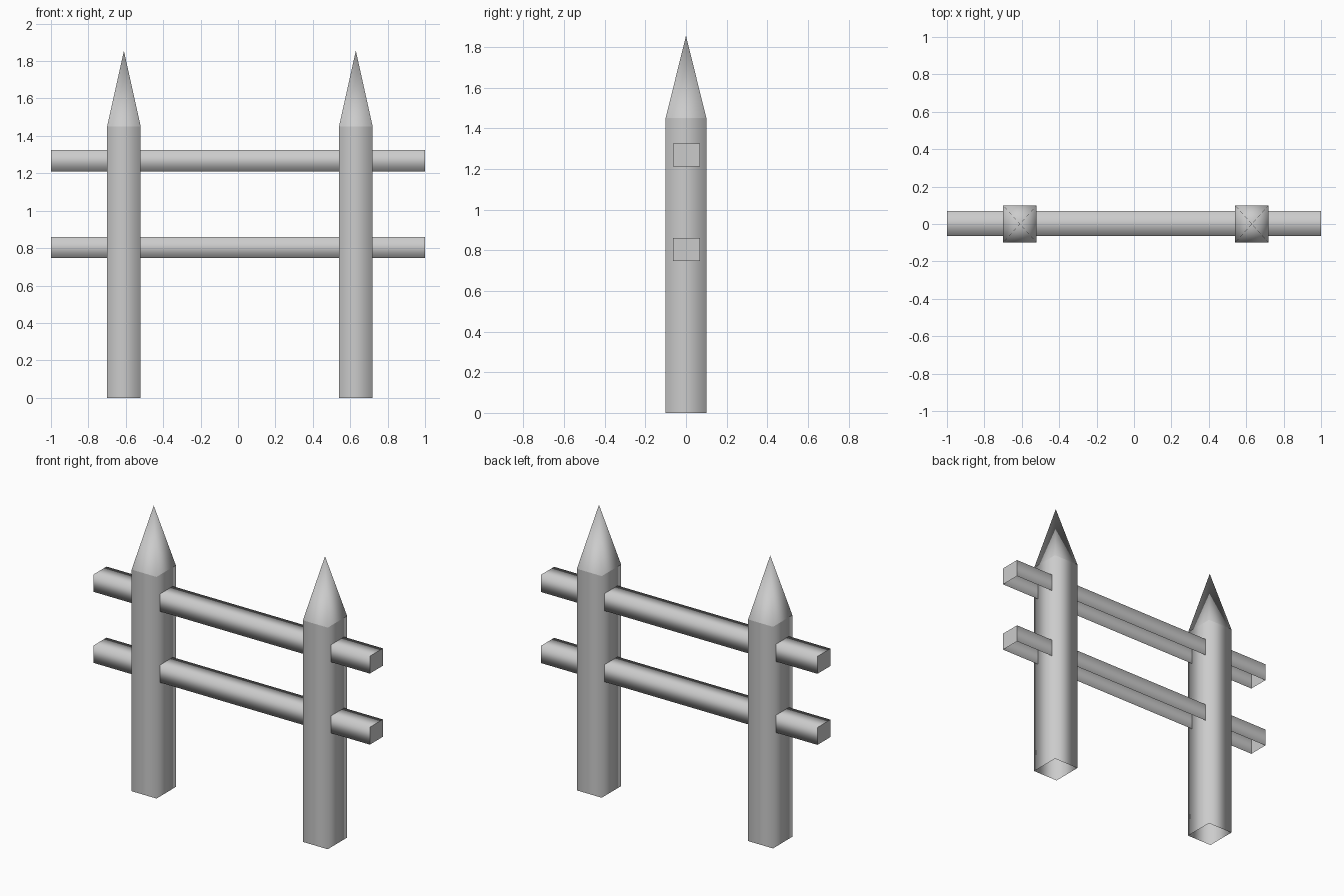
import bpy
from mathutils import Vector

default = bpy.data.objects.get("Cube")
if default:
    bpy.data.objects.remove(default, do_unlink=True)

# Weathered grey material shared by the whole fence
grey = bpy.data.materials.new("plain_grey")
grey.use_nodes = True
colour = (0.6, 0.6, 0.6, 1)
grey.diffuse_color = colour
grey.node_tree.nodes["Principled BSDF"].inputs["Base Color"].default_value = colour


def make(name, verts, faces):
    mesh = bpy.data.meshes.new(name)
    mesh.from_pydata(verts, [], faces)
    mesh.materials.append(grey)
    mesh.shade_smooth()
    mesh.update()
    obj = bpy.data.objects.new(name, mesh)
    bpy.context.collection.objects.link(obj)
    return obj


def square(x, z, half_x, half_y):
    return [(x + sx * half_x, sy * half_y, z)
            for sx, sy in ((-1, -1), (1, -1), (1, 1), (-1, 1))]


def post(side, x):
    half_x, half_y, shoulder, tip = 0.09, 0.1, 1.45, 1.855
    # Square shaft, open underneath and rounded by smooth shading
    ring = square(x, 0, half_x, half_y) + square(x, shoulder, half_x, half_y)
    make(side + "_post", ring,
         [(i, (i + 1) % 4, (i + 1) % 4 + 4, i + 4) for i in range(4)])
    # Pointed top as a separate pyramid, so its lower edge stays crisp
    make(side + "_post_point", square(x, shoulder, half_x, half_y) + [(x, 0, tip)],
         [(i, (i + 1) % 4, 4) for i in range(4)])


def rail(name, z):
    half_y, half_z, mid_y = 0.067, 0.057, 0.002
    # Cross-section: front bottom, front top, back top, back bottom
    section = [(-1, -1), (-1, 1), (1, 1), (1, -1)]
    verts = [(x, mid_y + sy * half_y, z + sz * half_z)
             for x in (-1, 1) for sy, sz in section]
    # Front, top and back, open underneath, with both end caps
    faces = [(i, i + 4, i + 5, i + 1) for i in range(3)]
    faces += [(0, 1, 2, 3), (7, 6, 5, 4)]
    mesh = make(name, verts, faces).data
    # Rounded normals along the length, flat normals on the caps
    normals = []
    for face in mesh.polygons:
        for v in face.vertices:
            sy, sz = section[v % 4]
            flat = abs(face.normal.x) > 0.5
            normals.append(face.normal.copy() if flat
                           else Vector((0, sy, sz)).normalized())
    mesh.normals_split_custom_set(normals)


post("right", -0.61)
post("left", 0.63)
rail("upper_rail", 1.268)
rail("lower_rail", 0.803)
